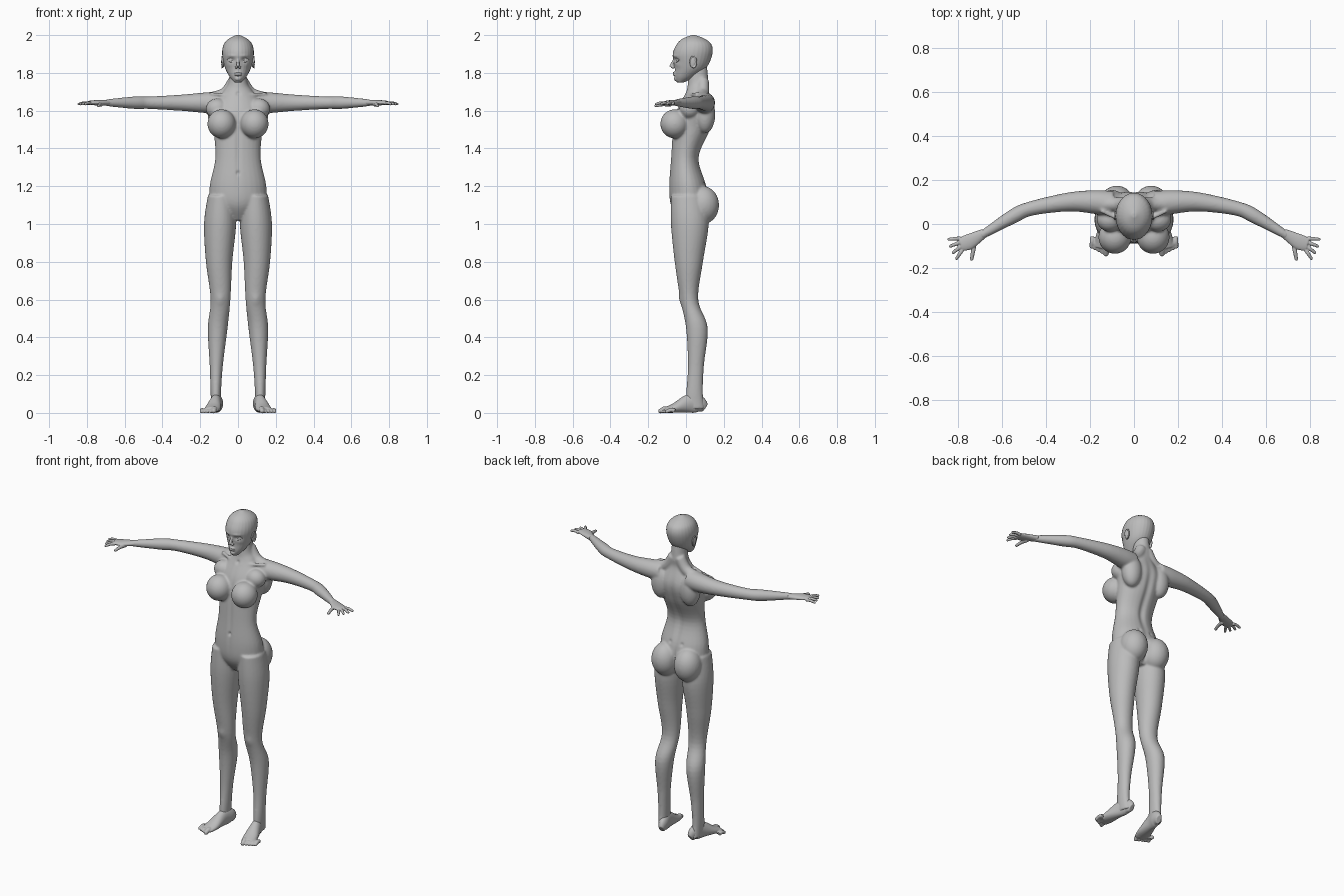
import bpy, bmesh, math
from mathutils import Vector, Matrix

cube = bpy.data.objects.get("Cube")
if cube:
    bpy.data.objects.remove(cube, do_unlink=True)

grey = (0.5, 0.5, 0.5, 1)
skin = bpy.data.materials.new("plain_grey")
skin.use_nodes = True
skin.diffuse_color = grey
skin.node_tree.nodes["Principled BSDF"].inputs["Base Color"].default_value = grey
sides = {"left": 1, "right": -1}


def ease(before, start, end, after, t):
    """One number on a smooth curve between start and end."""
    leave, arrive = (end - before) / 2, (after - start) / 2
    bend = (end - start) * 3 - leave * 2 - arrive
    settle = (start - end) * 2 + leave + arrive
    return start + leave * t + bend * t ** 2 + settle * t ** 3


def spline(rows, steps=6):
    """Smooth curve through rows of numbers."""
    padded = [rows[0], *rows, rows[-1]]
    curve = []
    for group in zip(padded, padded[1:], padded[2:], padded[3:]):
        for step in range(steps):
            curve.append([ease(*values, step / steps) for values in zip(*group)])
    return curve + [list(rows[-1])]


def loft(shape, rings, count=28):
    """Closed loft through ellipses given as centre, first axis, second axis."""
    angles = [math.tau * k / count for k in range(count)]
    loops = [[shape.verts.new(centre + first * math.cos(a) + second * math.sin(a)) for a in angles]
             for centre, first, second in rings]
    for low, high in zip(loops, loops[1:]):
        for k in range(count):
            shape.faces.new((low[k - 1], low[k], high[k], high[k - 1]))
    shape.faces.new(loops[0])
    shape.faces.new(loops[-1])


def column(shape, rows, side=1):
    """Upright loft from rows of height, x range and y range."""
    rings = []
    for height, inner, outer, front, back in spline(rows):
        centre = Vector((side * (inner + outer) / 2, (front + back) / 2, height))
        rings.append((centre, Vector(((outer - inner) / 2, 0, 0)), Vector((0, (back - front) / 2, 0))))
    loft(shape, rings)


def limb(shape, points, width, thickness=None, side=1, up=(0, 0, 1)):
    """Loft along a path; half width and half thickness are numbers or lists."""
    def spread(value):
        return value if isinstance(value, list) else [value] * len(points)
    widths = spread(width)
    depths = spread(thickness) if thickness else widths
    path = spline([(side * x, y, z, wide, deep) for (x, y, z), wide, deep in zip(points, widths, depths)])
    spots = [Vector((x, y, z)) for x, y, z, wide, deep in path]
    rings = []
    for i, spot in enumerate(spots):
        along = (spots[min(i + 1, len(spots) - 1)] - spots[max(i - 1, 0)]).normalized()
        across = along.cross(Vector(up)).normalized()
        wide, deep = path[i][-2:]
        rings.append((spot, across * wide, across.cross(along) * deep))
    loft(shape, rings)


def blob(shape, centre, radii, side=1):
    x, y, z = centre
    place = Matrix.Translation((side * x, y, z)) @ Matrix.Diagonal((*radii, 1))
    bmesh.ops.create_uvsphere(shape, u_segments=28, v_segments=18, radius=1, matrix=place)


def digit(shape, base, degrees, length, radius, side):
    """Finger or toe, slightly arched, with a rounded tip."""
    angle = math.radians(degrees)
    start = Vector(base)
    reach = Vector((math.cos(angle), math.sin(angle), 0)) * length
    lift = Vector((0, 0, radius / 3))
    tip = start + reach - lift
    limb(shape, [start, start + reach / 2 + lift, tip], [radius, radius, radius * 0.8], side=side)
    blob(shape, tip, [radius * 0.85] * 3, side)


def press(mesh, marks, facing):
    """Raise or sink soft marks on the front (-1) or back (1)."""
    normals = [vert.normal.copy() for vert in mesh.vertices]
    for x, z, wide, tall, push in marks:
        for side in sides.values() if x else [1]:
            for vert, normal in zip(mesh.vertices, normals):
                away = ((vert.co.x - side * x) / wide) ** 2 + ((vert.co.z - z) / tall) ** 2
                if away < 6 and normal.y * facing > 0:
                    vert.co.y += push * normal.y * math.exp(-away)


def finish(name, shape, voxel, smooth=3, front=(), back=()):
    """Fuse overlapping forms into one skin, then press in the detail."""
    bmesh.ops.recalc_face_normals(shape, faces=shape.faces[:])
    mesh = bpy.data.meshes.new(name)
    shape.to_mesh(mesh)
    shape.free()
    part = bpy.data.objects.new(name, mesh)
    bpy.context.collection.objects.link(part)
    bpy.context.view_layer.objects.active = part
    fuse = part.modifiers.new("fuse", 'REMESH')
    fuse.mode, fuse.voxel_size = 'VOXEL', voxel
    part.modifiers.new("soften", 'SMOOTH').iterations = smooth
    for step in ("fuse", "soften"):
        bpy.ops.object.modifier_apply(modifier=step)
    press(part.data, front, -1)
    press(part.data, back, 1)
    part.data.materials.clear()
    part.data.materials.append(skin)
    part.data.shade_smooth()


# Profiles: height, half width, front, back
torso = [(1.02, .05, -.03, .08), (1.1, .14, -.08, .12), (1.2, .15, -.09, .11),
         (1.35, .12, -.08, .07), (1.5, .13, -.07, .13), (1.6, .14, -.05, .15),
         (1.7, .08, 0, .12), (1.75, .05, .01, .12), (1.85, .04, .02, .11)]
skull = [(1.75, .02, -.05, -.01), (1.78, .045, -.06, .05), (1.83, .07, -.06, .11), (1.9, .084, -.07, .14),
         (1.95, .076, -.05, .135), (1.98, .05, -.02, .1), (2, .01, .03, .05)]
# Leg: height, inner, outer, front, back
leg = [(1.15, .02, .16, -.08, .1), (1, .01, .18, -.08, .12), (.8, .03, .17, -.06, .09),
       (.6, .04, .145, -.03, .065), (.45, .055, .16, 0, .115), (.25, .08, .15, .01, .095),
       (.1, .09, .145, 0, .09), (.02, .09, .14, 0, .1)]
# Arm: x, y
arm = [(.1, .09), (.18, .1), (.3, .1), (.47, .07), (.55, .035), (.7, -.055)]
arm_level = 1.642

body = bmesh.new()
column(body, [(height, -half, half, front, back) for height, half, front, back in torso])
for side in sides.values():
    column(body, leg, side)
    limb(body, [(x, y, arm_level) for x, y in arm], [.06, .054, .043, .033, .033, .018], side=side)
    # trapezius and collar bone
    limb(body, [(.02, .09, 1.76), (.07, .09, 1.69), (.17, .09, 1.66)], .032, side=side)
    limb(body, [(.02, 0, 1.68), (.15, .06, 1.69)], .009, side=side)
    # bust, armpit, side of back, seat
    blob(body, centre=(.087, -.06, 1.53), radii=(.075, .076, .077), side=side)
    blob(body, centre=(.11, .02, 1.61), radii=(.06, .055, .055), side=side)
    blob(body, centre=(.1, .1, 1.58), radii=(.06, .055, .1), side=side)
    blob(body, centre=(.078, .09, 1.1), radii=(.08, .085, .1), side=side)
# midline, navel, throat, kneecap; spine, cleft, waist hollow
finish("body", body, voxel=.006, smooth=9,
       front=[(0, 1.4, .012, .2, -.006), (0, 1.27, .007, .01, -.01),
              (0, 1.69, .01, .01, -.008), (.095, .6, .025, .03, .006)],
       back=[(0, 1.42, .02, .2, -.012), (0, 1.1, .01, .06, -.015), (.04, 1.22, .01, .01, -.006)])

# Head with nose, lips and chin
head = bmesh.new()
column(head, [(height, -half, half, front, back) for height, half, front, back in skull])
limb(head, [(0, -.06, 1.88), (0, -.07, 1.855), (0, -.08, 1.832)], [.006, .007, .01])
for side in sides.values():
    blob(head, centre=(.01, -.07, 1.83), radii=(.008, .01, .007), side=side)
for level in (1.79, 1.8):
    blob(head, centre=(0, -.062, level), radii=(.02, .009, .005))
blob(head, centre=(0, -.05, 1.77), radii=(.018, .014, .014))
# eye socket, brow, cheek
finish("head", head, voxel=.003, smooth=4,
       front=[(.036, 1.868, .018, .012, -.011), (.036, 1.89, .024, .008, .004), (.05, 1.84, .016, .014, .004)])

for label, side in sides.items():
    # Eye with lids
    eye = bmesh.new()
    blob(eye, centre=(.036, -.036, 1.867), radii=(.016, .015, .013), side=side)
    for lid in (1.878, 1.857):
        limb(eye, [(.02, -.05, 1.865), (.036, -.05, lid), (.056, -.038, 1.869)], .003, side=side)
    finish(label + "_eye", eye, voxel=.002)

    # Ear: thin shell with a raised rim
    ear = bmesh.new()
    blob(ear, centre=(.08, .036, 1.856), radii=(.008, .017, .03), side=side)
    turns = [math.radians(degrees) for degrees in range(-90, 181, 45)]
    limb(ear, [(.085, .038 + .017 * math.cos(a), 1.857 + .03 * math.sin(a)) for a in turns],
         .004, side=side, up=(1, 0, 0))
    finish(label + "_ear", ear, voxel=.002)

    # Hand: palm, fanned fingers and thumb
    hand = bmesh.new()
    limb(hand, [(.68, -.04, arm_level), (.75, -.08, arm_level), (.79, -.093, arm_level)],
         [.02, .035, .03], [.016, .014, .01], side=side)
    for i in range(4):
        digit(hand, base=(.79 - .004 * i, -.065 - .016 * i, 1.638), degrees=-5 - 17 * i,
              length=.053, radius=.0085, side=side)
    digit(hand, base=(.725, -.08, 1.63), degrees=-80, length=.08, radius=.01, side=side)
    finish(label + "_hand", hand, voxel=.003)

    # Foot: heel to ball, resting on the ground, then five toes
    foot = bmesh.new()
    heights = [.025, .045, .05, .026, .015]
    along = [.1, .07, .02, -.06, -.11]
    limb(foot, [(.12 - .2 * y, y, height) for y, height in zip(along, heights)],
         [.016, .028, .03, .042, .038], heights, side=side)
    for i in range(5):
        radius = .011 if i else .015
        digit(foot, base=(.122 + .0165 * i, -.09 + .008 * i, radius), degrees=-83,
              length=.045, radius=radius, side=side)
    finish(label + "_foot", foot, voxel=.0035)
